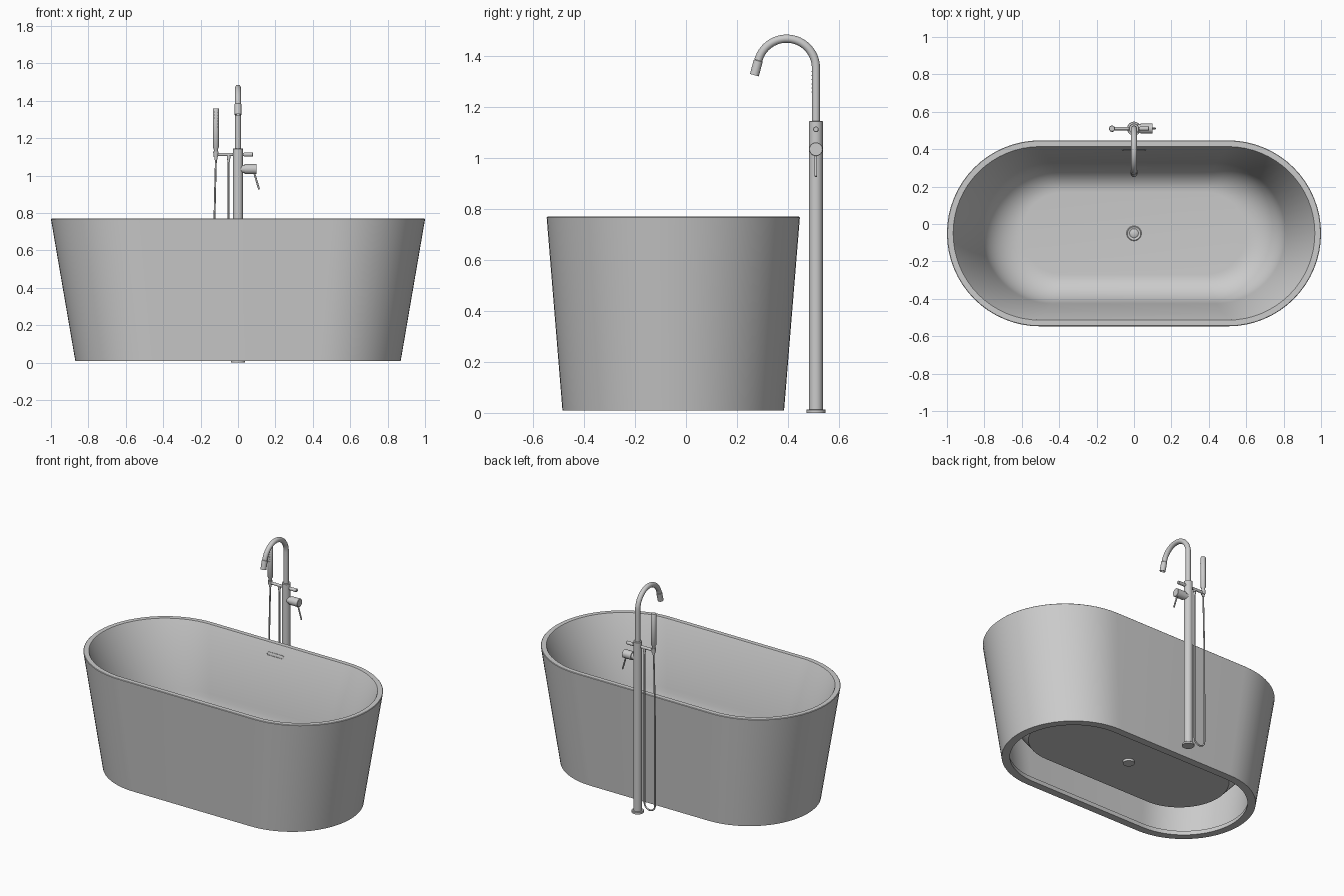
import bpy, bmesh
from math import pi, sin, cos, radians
from mathutils import Vector

if "Cube" in bpy.data.objects:
    bpy.data.objects.remove(bpy.data.objects["Cube"])

TY = -0.05   # tub centre in y
FY = 0.51    # tap centre in y


def finish(bm, name, angle=35):
    bmesh.ops.recalc_face_normals(bm, faces=bm.faces)
    me = bpy.data.meshes.new(name)
    bm.to_mesh(me)
    bm.free()
    ob = bpy.data.objects.new(name, me)
    bpy.context.collection.objects.link(ob)
    bpy.ops.object.select_all(action='DESELECT')
    ob.select_set(True)
    bpy.context.view_layer.objects.active = ob
    bpy.ops.object.shade_smooth_by_angle(angle=radians(angle))
    return ob


def loft(bm, rings):
    """Skin a list of closed point rings and cap both ends."""
    vs = [[bm.verts.new(p) for p in r] for r in rings]
    n = len(vs[0])
    for a, b in zip(vs, vs[1:]):
        for i in range(n):
            j = (i + 1) % n
            bm.faces.new((a[i], a[j], b[j], b[i]))
    bm.faces.new(vs[0])
    bm.faces.new(vs[-1])


def stadium(hx, r, z, n=32):
    pts = []
    for side in (1, -1):
        for i in range(n + 1):
            a = -pi / 2 + pi * i / n
            pts.append((side * (hx - r + r * cos(a)), TY + side * r * sin(a), z))
    return pts


def turned(name, start, direction, profile, n=32):
    """Round part: profile of (distance along axis, radius)."""
    d = Vector(direction).normalized()
    u = d.orthogonal().normalized()
    v = d.cross(u)
    s = Vector(start)
    bm = bmesh.new()
    loft(bm, [[s + d * t + (u * cos(2 * pi * k / n) + v * sin(2 * pi * k / n)) * r
               for k in range(n)] for t, r in profile])
    return finish(bm, name)


def tube(name, path, r, n=20):
    """Pipe of constant radius along a path lying in one plane."""
    p = [Vector(q) for q in path]
    tang = [(p[min(i + 1, len(p) - 1)] - p[max(i - 1, 0)]).normalized() for i in range(len(p))]
    normal = next(c for c in (tang[0].cross(t) for t in tang) if c.length > 0.1).normalized()
    bm = bmesh.new()
    rings = []
    for q, t in zip(p, tang):
        w = t.cross(normal)
        rings.append([q + (normal * cos(2 * pi * k / n) + w * sin(2 * pi * k / n)) * r
                      for k in range(n)])
    loft(bm, rings)
    return finish(bm, name)


# Tub: one continuous profile from basin floor over the rim to the hollow underside
profile = []
for i in range(13):
    a = pi / 2 * i / 12 * 0.87
    s, c = sin(a), 1 - cos(a)
    profile.append((0.60 + 0.22 * s, 0.22 + 0.16 * s, 0.17 + 0.23 * c))
profile += [
    (0.963, 0.460, 0.764), (0.967, 0.464, 0.77),
    (0.997, 0.494, 0.77), (1.0, 0.497, 0.767),
    (0.87, 0.435, 0.01), (0.82, 0.385, 0.01),
    (0.825, 0.388, 0.04), (0.835, 0.395, 0.04), (0.875, 0.412, 0.34),
    (0.845, 0.398, 0.34), (0.80, 0.37, 0.25), (0.70, 0.30, 0.14),
]
bm = bmesh.new()
loft(bm, [stadium(*p) for p in profile])
finish(bm, "bathtub")

# Drain
turned("drain_ring", (0, TY, 0.168), (0, 0, 1), [(0, 0.04), (0.005, 0.04), (0.008, 0.036), (0.004, 0.03)])
turned("drain_plug", (0, TY, 0.168), (0, 0, 1), [(0, 0.024), (0.009, 0.024), (0.013, 0.018), (0.014, 0.004)])
turned("drain_outlet", (0, TY, 0.125), (0, 0, 1), [(0, 0.036), (0.04, 0.036)])

# Overflow slot plate on the back wall
bm = bmesh.new()
rings = []
for lift, grow in ((-0.004, 0), (0.003, 0), (0.003, -0.004), (0.0, -0.004)):
    ring = []
    for side in (1, -1):
        for i in range(9):
            a = -pi / 2 + pi * i / 8
            r = 0.012 + grow
            dz = side * r * sin(a)
            ring.append((side * (0.052 + r * cos(a)), 0.397 + dz * 0.225 - lift, 0.70 + dz))
    rings.append(ring)
loft(bm, rings)
finish(bm, "overflow_slot")

# Tap column
turned("tap_base", (0, FY, 0), (0, 0, 1), [(0, 0.037), (0.012, 0.037), (0.014, 0.035)], 40)
turned("tap_column", (0, FY, 0.012), (0, 0, 1), [(0, 0.027), (1.131, 0.027), (1.133, 0.025)], 40)

# Spout: riser and swan-neck bend
R, CY, CZ, END = 0.115, FY - 0.115, 1.354, radians(165)
path = [(0, FY, 1.13), (0, FY, 1.32)]
path += [(0, CY + R * cos(END * i / 28), CZ + R * sin(END * i / 28)) for i in range(29)]
tube("spout", path, 0.016, 24)
turned("spout_nozzle", path[-1], (0, -sin(pi - END), -cos(pi - END)),
       [(0, 0.0165), (0.002, 0.018), (0.06, 0.018), (0.06, 0.013), (0.05, 0.013)])

# Mixer handle and lever
turned("mixer_handle", (0.015, FY, 1.035), (1, 0, 0),
       [(0, 0.022), (0.02, 0.022), (0.02, 0.027), (0.083, 0.027), (0.085, 0.025)])
turned("mixer_lever", (0.085, FY, 1.02), (0.028, 0, -0.094), [(0, 0.005), (0.096, 0.005), (0.098, 0.003)], 16)

# Cross bar with diverter knob
turned("cross_bar", (-0.118, FY, 1.113), (1, 0, 0),
       [(0, 0.009), (0.15, 0.009), (0.15, 0.011), (0.196, 0.011), (0.198, 0.009)], 24)
turned("hose_outlet", (-0.05, FY, 1.113), (0, 0, -1), [(0, 0.01), (0.02, 0.01), (0.02, 0.008), (0.04, 0.007)], 24)

# Hand shower in its holder
SX = -0.118
turned("shower_holder", (SX, FY, 1.10), (0, 0, 1), [(0, 0.012), (0.028, 0.015)], 24)
turned("hand_shower", (SX, FY, 1.085), (0, 0, 1),
       [(0, 0.007), (0.02, 0.009), (0.06, 0.012), (0.066, 0.016), (0.272, 0.016), (0.275, 0.014)])
for row in range(6):
    for col in (-1, 0, 1):
        turned("spray_nozzle", (SX + col * 0.006, FY - 0.012, 1.26 + row * 0.016), (0, -1, 0),
               [(0, 0.002), (0.006, 0.002)], 8)

# Hose hanging in a long loop
XR, XL = -0.05, -0.128
mid, rad = (XR + XL) / 2, (XR - XL) / 2
path = [(XR, FY, 1.08), (XR, FY, 0.60), (XR, FY, 0.09)]
path += [(mid + rad * cos(pi * i / 16), FY, 0.075 - rad * sin(pi * i / 16)) for i in range(17)]
path += [(XL, FY, 0.40), (XL + 0.001, FY, 0.70), (XL + 0.005, FY, 0.90), (SX, FY, 1.09)]
tube("shower_hose", path, 0.005, 12)
